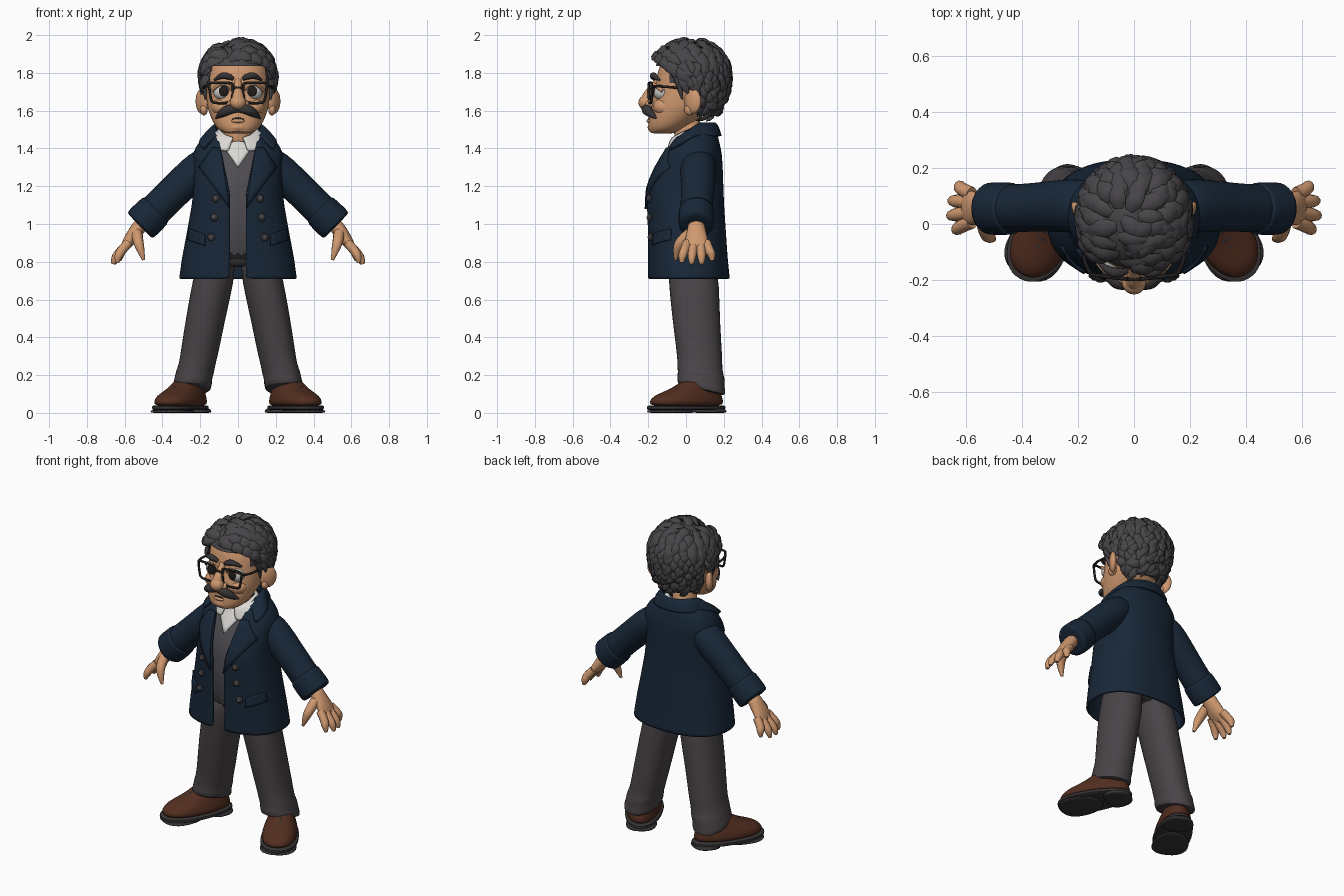
import bpy, bmesh, math, random
from mathutils import Matrix, Vector

random.seed(4)
cube = bpy.data.objects.get("Cube")
if cube:
    bpy.data.objects.remove(cube)


def material(name, *rgb):
    m = bpy.data.materials.new(name)
    m.diffuse_color = (*rgb, 1)
    m.use_nodes = True
    m.node_tree.nodes["Principled BSDF"].inputs["Base Color"].default_value = (*rgb, 1)
    return m


skin = material("skin", .62, .315, .16)
hair = material("hair grey", .065, .06, .066)
navy = material("coat navy", .009, .02, .039)
wool = material("trouser grey", .066, .057, .063)
knit = material("vest grey", .078, .073, .082)
white = material("shirt white", .7, .69, .66)
leather = material("shoe brown", .085, .027, .014)
rubber = material("dark grey", .04, .035, .036)
black = material("frame black", .016, .012, .012)
eye_white = material("eye white", .6, .6, .58)


def finish(name, data, mat, mirror=False, sub=0, thick=0):
    ob = bpy.data.objects.new(name, data)
    bpy.context.collection.objects.link(ob)
    data.materials.append(mat)
    if mirror:
        ob.modifiers.new("mirror", 'MIRROR').use_mirror_merge = False
    if sub:
        s = ob.modifiers.new("smooth", 'SUBSURF')
        s.levels = s.render_levels = sub
    if thick:
        s = ob.modifiers.new("thickness", 'SOLIDIFY')
        s.thickness, s.offset = thick, 0
    return ob


def from_bm(name, bm, mat, **kw):
    bmesh.ops.recalc_face_normals(bm, faces=bm.faces)
    me = bpy.data.meshes.new(name)
    bm.to_mesh(me)
    bm.free()
    return finish(name, me, mat, **kw)


def power(v, e):
    return math.copysign(abs(v) ** (2 / e), v)


def loft(name, rings, mat, n=18, e=2, rot=Matrix.Identity(3), xf=Matrix.Identity(4),
         slope=0, taper=0, sub=1, mirror=False):
    """Closed skin over elliptical rings (cx, cy, cz, rx, ry)."""
    bm, loops = bmesh.new(), []
    for cx, cy, cz, rx, ry in rings:
        loop = []
        for i in range(n):
            a = math.tau * i / n
            oy = power(math.sin(a), e)
            ox = power(math.cos(a), e) * (1 - taper * oy)
            off = rot @ Vector((rx * ox, ry * oy, slope * ry * oy))
            loop.append(bm.verts.new(xf @ (Vector((cx, cy, cz)) + off)))
        loops.append(loop)
    for a, b in zip(loops, loops[1:]):
        for i in range(n):
            bm.faces.new((a[i], a[(i + 1) % n], b[(i + 1) % n], b[i]))
    bm.faces.new(loops[0])
    bm.faces.new(loops[-1])
    return from_bm(name, bm, mat, sub=sub, mirror=mirror)


def sheet(name, fn, nu, nv, mat, thick=.012, **kw):
    """Open sheet sampled from fn(u, v)."""
    bm = bmesh.new()
    g = [[bm.verts.new(fn(i / nu, j / nv)) for i in range(nu + 1)] for j in range(nv + 1)]
    for j in range(nv):
        for i in range(nu):
            bm.faces.new((g[j][i], g[j][i + 1], g[j + 1][i + 1], g[j + 1][i]))
    return from_bm(name, bm, mat, thick=thick, **kw)


def tube(name, pts, radii, mat, mirror=False, cyclic=False):
    cu = bpy.data.curves.new(name, 'CURVE')
    cu.dimensions, cu.bevel_depth, cu.bevel_resolution = '3D', 1, 3
    cu.use_fill_caps, cu.resolution_u = True, 6
    sp = cu.splines.new('NURBS')
    sp.points.add(len(pts) - 1)
    for i, (q, p) in enumerate(zip(sp.points, pts)):
        q.co = (*p, 1)
        q.radius = radii[min(i, len(radii) - 1)]
    sp.order_u, sp.use_endpoint_u, sp.use_cyclic_u = 3, not cyclic, cyclic
    return finish(name, cu, mat, mirror=mirror)


def ball(name, loc, size, mat, mirror=False, tilt=0):
    bm = bmesh.new()
    xf = Matrix.Translation(loc) @ Matrix.Rotation(tilt, 4, 'Z') @ Matrix.Diagonal((*size, 1))
    bmesh.ops.create_uvsphere(bm, u_segments=20, v_segments=14, radius=1, matrix=xf)
    return from_bm(name, bm, mat, mirror=mirror)


# Torso profiles: height, centre y, half width, half depth
COAT = [(.71, .015, .305, .21), (.82, .01, .29, .204), (.95, .005, .265, .2), (1.1, -.003, .238, .198),
        (1.2, -.002, .228, .193), (1.29, .015, .228, .173), (1.37, .035, .232, .148),
        (1.42, .045, .212, .128), (1.47, .055, .158, .105), (1.5, .06, .115, .085)]
VEST = [(.765, 0, .2, .17), (1.1, 0, .2, .178), (1.24, 0, .19, .165), (1.36, .03, .16, .13), (1.43, .04, .1, .1)]
E = 2.35


def profile_at(rows, z):
    for a, b in zip(rows, rows[1:]):
        if z <= b[0]:
            f = max(0, (z - a[0]) / (b[0] - a[0]))
            return [p + (q - p) * f for p, q in zip(a, b)]
    return rows[-1]


def front_y(rows, x, z):
    _, cy, rx, ry = profile_at(rows, z)
    return cy - ry * (1 - min(.96, abs(x) / rx) ** E) ** (1 / E)


def patch(name, corners, mat, rows=COAT, lift=.012, thick=.014, mirror=True):
    """Four-cornered plate laid on the front of a torso profile."""
    a, b, c, d = (Vector(p) for p in corners)

    def fn(u, v):
        p = a.lerp(b, u).lerp(d.lerp(c, u), v)
        return (p.x, front_y(rows, p.x, p.y) - lift, p.y)
    return sheet(name, fn, 6, 6, mat, thick, mirror=mirror)


# Coat body, open down the front
def coat_fn(u, v):
    z, cy, rx, ry = profile_at(COAT, .71 + .79 * v)
    gap = .042 + .16 * max(0, v - .56)
    a0 = math.asin(min(.9, (gap / rx) ** (E / 2)))
    a = a0 + u * (math.tau - 2 * a0)
    return (rx * power(math.sin(a), E), cy - ry * power(math.cos(a), E), z)


sheet("coat_body", coat_fn, 48, 24, navy, .014, sub=1)


def collar_fn(start, top, low):
    def fn(u, v):
        a = start + u * (math.tau - 2 * start)
        s, c = math.sin(a), math.cos(a)
        back = (1 - c) / 2
        p, q = Vector(top(s, c, back)), Vector(low(s, c, back))
        return p.lerp(q, v) + Vector((0, 0, .014 * math.sin(math.pi * v)))
    return fn


sheet("coat_collar", collar_fn(
    .76, lambda s, c, b: ((.1 + .035 * (1 - b)) * s, .055 - .095 * c, 1.45 + .08 * min(1, b * 1.7)),
    lambda s, c, b: ((.15 + .28 * max(0, .55 - b)) * s, .06 - (.12 + .1 * (1 - b)) * c, 1.365 + .1 * min(1, b * 2.2))),
    30, 5, navy, .018, sub=1)
patch("lapel", [(.042, 1.08), (.205, 1.3), (.135, 1.4), (.092, 1.4)], navy, lift=.012, thick=.016)
patch("pocket_flap", [(.175, .885), (.262, .915), (.258, .975), (.175, .945)], navy)
for z, x in ((1.135, .118), (1.035, .126), (.93, .142)):
    y = front_y(COAT, x, z)
    ball("button", (x, y - .014, z), (.021, .011, .021), rubber, True, .25)
    ball("button_centre", (x + .001, y - .022, z), (.011, .006, .011), knit, True, .25)

# Sleeves and turned cuffs
ARM = Matrix.Rotation(math.radians(-46), 3, 'Y')
loft("sleeve", [(.13, .06, 1.36, .07, .085), (.19, .065, 1.31, .094, .1), (.27, .065, 1.235, .093, .094),
                (.36, .06, 1.15, .088, .088), (.44, .055, 1.07, .09, .087), (.505, .055, 1.005, .092, .087)],
     navy, rot=ARM, mirror=True)
loft("cuff", [(.43, .055, 1.08, .088, .086), (.435, .055, 1.075, .098, .096), (.48, .055, 1.03, .1, .096),
              (.518, .055, .994, .1, .096), (.522, .055, .99, .088, .086)], navy, rot=ARM, mirror=True)

# Hands
loft("palm", [(.5, .055, 1.01, .04, .045), (.535, .055, .97, .04, .048), (.57, .055, .92, .036, .062),
              (.6, .06, .88, .026, .066), (.61, .06, .865, .015, .055)], skin, rot=ARM, mirror=True)
for y0, y1, x1, z1 in ((.008, -.022, .64, .795), (.042, .03, .66, .787), (.077, .083, .655, .787), (.108, .138, .628, .805)):
    tube("finger", [(.58, y0, .9), (.618, (y0 + y1) / 2, .86), (x1 - .004, y1, z1 + .03), (x1, y1, z1)],
         [.025, .025, .022, .01], skin, True)
tube("thumb", [(.535, .02, .95), (.53, -.03, .91), (.515, -.05, .86), (.5, -.055, .81)],
     [.03, .029, .022, .008], skin, True)

# Vest, shirt and neck
loft("vest", [(0, cy, z, rx, ry) for z, cy, rx, ry in VEST], knit, n=32, e=E)
patch("shirt_front", [(0, 1.3), (.085, 1.42), (0, 1.44), (-.085, 1.42)], white, VEST, .01, .008, False)
sheet("shirt_collar", collar_fn(
    .25, lambda s, c, b: (.09 * s, .015 - .088 * c, 1.455 + .045 * min(1, b * 2)),
    lambda s, c, b: ((.1 + .1 * (1 - b)) * s, .02 - .122 * c, 1.38 + .08 * min(1, b * 2))), 24, 4, white, .01, sub=1)
loft("neck", [(0, .03, 1.36, .08, .08), (0, .01, 1.45, .072, .075), (0, .01, 1.58, .075, .08)], skin)

# Trousers
loft("hips", [(0, .03, .77, .1, .1), (0, .035, .81, .19, .135), (0, .03, .98, .19, .135)], wool)
loft("trouser_leg", [(.105, .035, .86, .1, .13), (.13, .04, .7, .112, .138), (.172, .052, .5, .106, .13),
                     (.203, .07, .32, .102, .125), (.218, .073, .25, .098, .12), (.228, .08, .215, .104, .128),
                     (.236, .08, .185, .1, .124), (.242, .08, .15, .106, .13), (.245, .082, .125, .102, .128),
                     (.245, .082, .12, .085, .11)], wool, e=2.2, slope=-.25, mirror=True)

# Shoes, turned outward
FOOT = Matrix.Translation((.298, .003, 0)) @ Matrix.Rotation(math.radians(29), 4, 'Z')
shoe = dict(xf=FOOT, taper=.14, mirror=True, n=24)
loft("shoe_upper", [(0, 0, .03, .1, .216), (0, 0, .06, .104, .217), (0, .008, .09, .096, .2), (0, .04, .115, .083, .16),
                    (0, .07, .145, .07, .122), (0, .085, .18, .06, .098)], leather, e=2.2, **shoe)
loft("shoe_welt", [(0, 0, z, r, r + .119) for z, r in ((.014, .104), (.016, .11), (.038, .111), (.04, .104))],
     rubber, e=2.2, **shoe)
loft("shoe_tread", [(0, -.088, z, .106, .132) for z in (0, .002, .022)], rubber, e=2.3, **shoe)
loft("shoe_heel", [(0, .145, z, .09, .08) for z in (0, .002, .03)], rubber, e=2.6, **shoe)
for y, z in ((-.1, .13), (-.07, .146), (-.04, .163)):
    tube("shoe_lace", [FOOT @ Vector((x, y + abs(x) * .3, z - abs(x) * .5)) for x in (-.05, -.02, .02, .05)],
         [.007], rubber, True)

# Head and face
loft("head", [(0, -.125, 1.478, .05, .05), (0, -.12, 1.487, .09, .077), (0, -.095, 1.515, .122, .107),
              (0, -.055, 1.57, .148, .142), (0, -.02, 1.63, .168, .17), (0, 0, 1.7, .17, .165),
              (0, .015, 1.78, .172, .175), (0, .025, 1.86, .155, .158), (0, .03, 1.92, .1, .11)], skin, n=24, e=2.15)
ball("ear", (.19, .035, 1.65), (.022, .052, .067), skin, True, -.6)
ball("ear_lobe", (.18, .02, 1.605), (.02, .03, .03), skin, True)
tube("nose_bridge", [(0, -.15, 1.76), (0, -.175, 1.72), (0, -.205, 1.675), (0, -.21, 1.64)],
     [.018, .02, .032, .036], skin)
ball("nose_tip", (0, -.21, 1.643), (.043, .042, .04), skin)
ball("nostril", (.036, -.19, 1.633), (.024, .026, .023), skin, True)
ball("cheek", (.082, -.112, 1.62), (.06, .062, .05), skin, True)
ball("chin", (0, -.165, 1.513), (.06, .038, .03), skin)
ball("lower_lip", (0, -.195, 1.546), (.035, .014, .011), skin)
tube("mouth", [(-.03, -.19, 1.557), (0, -.203, 1.559), (.03, -.19, 1.557)], [.005], rubber)
ball("eye", (.08, -.123, 1.697), (.05, .05, .045), eye_white, True)
ball("iris", (.076, -.166, 1.703), (.026, .01, .029), black, True)
tube("upper_eyelid", [(.03, -.15, 1.705), (.05, -.178, 1.742), (.105, -.178, 1.745), (.135, -.125, 1.705)],
     [.01], skin, True)
tube("eyebrow", [(.025, -.168, 1.768), (.05, -.176, 1.783), (.09, -.17, 1.788), (.125, -.14, 1.762)],
     [.01, .019, .017, .006], rubber, True)

# Spectacles
corners = [(.03, 1.655), (.026, 1.74), (.036, 1.748), (.148, 1.748), (.155, 1.74), (.143, 1.655), (.13, 1.64), (.045, 1.64)]
tube("lens_frame", [(x, -.2 + .12 * x, z) for x, z in corners], [.007], black, True, True)
tube("frame_bridge", [(-.03, -.195, 1.715), (0, -.2, 1.73), (.03, -.195, 1.715)], [.007], black)
tube("frame_temple", [(.15, -.182, 1.73), (.178, -.15, 1.73), (.182, -.05, 1.722), (.18, .03, 1.71)], [.007], black, True)


# Hair, built from overlapping locks
def lock(bm, p, n, d, length, w, bend=.25, lift=.022):
    side, prev = n.cross(d), None
    for k, r in enumerate((.5, 1, .95, .6, .04)):
        t = k / 4
        c = p + d * length * t + n * (lift * math.sin(math.pi * t * .85) - .008 - (length * t) ** 2 / (2 * bend))
        ring = [bm.verts.new(c + (side * math.cos(a) + n * math.sin(a) * .5) * r * w)
                for a in (math.tau * i / 6 for i in range(6))]
        for i in range(6 if prev else 0):
            bm.faces.new((prev[i], prev[(i + 1) % 6], ring[(i + 1) % 6], ring[i]))
        prev = ring
    bm.faces.new(prev)


def scalp(n, grow=0):
    ry = .208 if n.y < 0 else .195
    rz = .192 if n.z > 0 else .265
    return Vector((n.x * (.188 + grow), .03 + n.y * (ry + grow), 1.775 + n.z * (rz + grow)))


def hairline(y):
    return 1.845 if y < -.09 else 1.755 if y < .0 else 1.72 if y < .06 else 1.585


cap = bmesh.new()
bmesh.ops.create_uvsphere(cap, u_segments=40, v_segments=28, radius=1)
for v in cap.verts:
    v.co = scalp(v.co.normalized(), -.006)
low = [f for f in cap.faces if f.calc_center_median().z < hairline(f.calc_center_median().y) - .015]
bmesh.ops.delete(cap, geom=low, context='FACES')
from_bm("hair_cap", cap, hair)

bm, total = bmesh.new(), 330
for i in range(total):
    nz = 1 - 2 * (i + .5) / total
    a = i * math.pi * (3 - math.sqrt(5))
    n = Vector((math.cos(a) * math.sqrt(1 - nz * nz), math.sin(a) * math.sqrt(1 - nz * nz), nz))
    p = scalp(n)
    if p.z < hairline(p.y) + .02:
        continue
    front = n.y < -.25
    flow = Vector((.9 * (1 if p.x > -.06 else -1), .3, -.2)) if front else Vector((n.x + .25, n.y * .6 + .3, -1))
    flow += Vector([random.uniform(-.4, .4) for _ in range(3)])
    d = (flow - n * flow.dot(n)).normalized()
    big = 1.25 if front or nz > .6 else 1
    lock(bm, p, n, d, random.uniform(.085, .115) * big, random.uniform(.021, .027) * big, random.uniform(.22, .34))
# Swept fringe, parted on the right
for i in range(11):
    x = -.75 + .15 * i
    n = Vector((x, -.72, .55 + .12 * (i % 2))).normalized()
    flow = Vector((1 if x > -.3 else -1, -.1, -.25 + .5 * (i % 2)))
    d = (flow - n * flow.dot(n)).normalized()
    lock(bm, scalp(n), n, d, .13, .034, lift=.034)
from_bm("hair_locks", bm, hair)
tube("sideburn", [(.172, -.045, 1.77), (.177, -.03, 1.72), (.172, -.02, 1.66)], [.022, .018, .004], hair, True)

# Moustache
tube("moustache", [(0, -.208, 1.608), (.04, -.214, 1.612), (.085, -.192, 1.587), (.118, -.158, 1.56)],
     [.018, .029, .025, .004], rubber, True)
bm = bmesh.new()
for i in range(5):
    x = .006 + .017 * i
    lock(bm, Vector((x, -.222 + x * .35, 1.617 - x * .25)), Vector((.25, -.95, 0)).normalized(),
         Vector((.75, .2, -.65)).normalized(), .05, .014, lift=.008)
from_bm("moustache_locks", bm, rubber, mirror=True)

# Smooth shading with crisp edges
bpy.ops.object.select_all(action='DESELECT')
for ob in bpy.context.collection.objects:
    if ob.type == 'MESH':
        ob.select_set(True)
        bpy.context.view_layer.objects.active = ob
bpy.ops.object.shade_smooth_by_angle(angle=math.radians(45))
